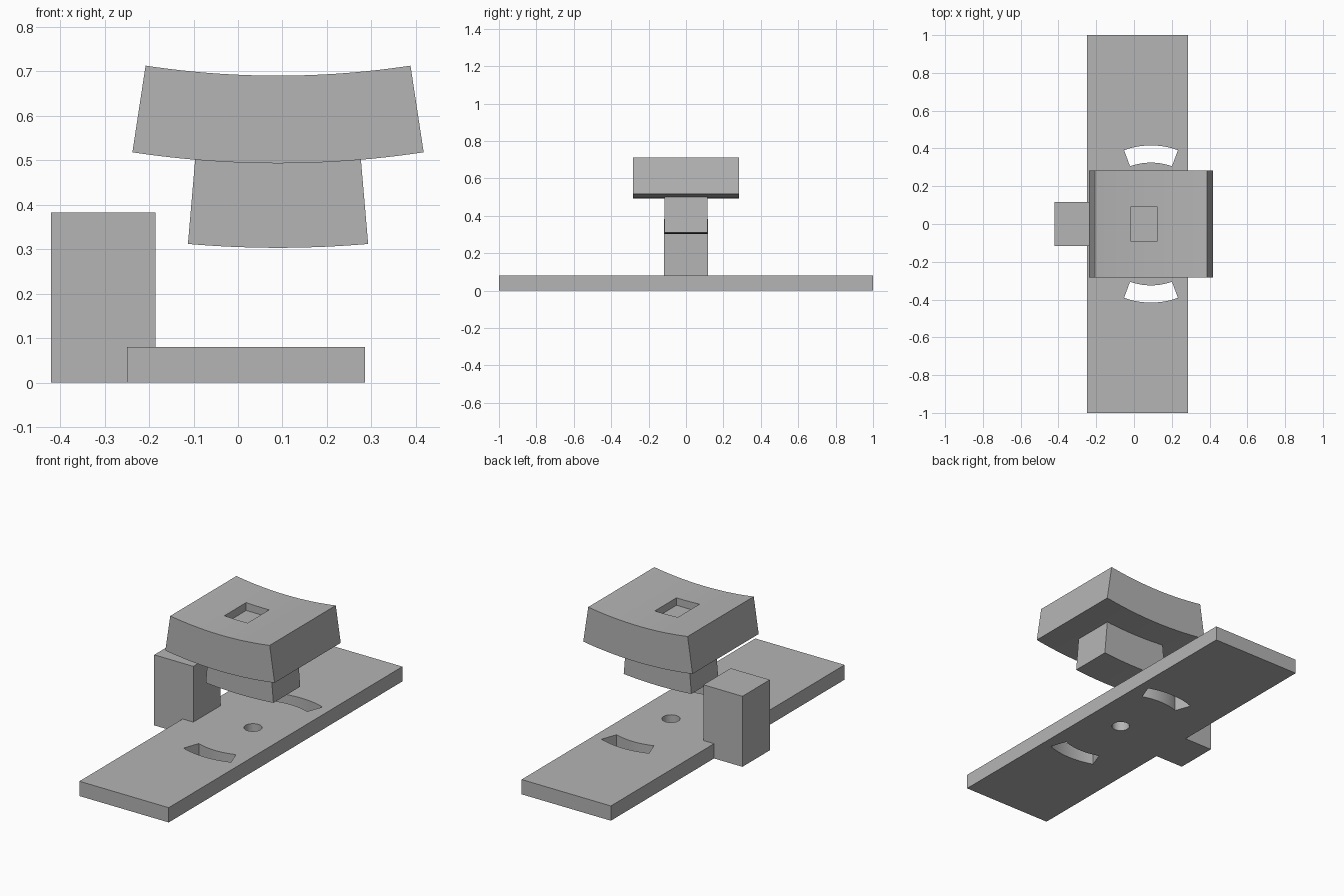
import bpy, bmesh
from math import sin, cos, radians, pi
from mathutils import Vector

cube = bpy.data.objects.get("Cube")
if cube:
    bpy.data.objects.remove(cube, do_unlink=True)

AXIS_X = 0.09      # shared centre line of head, hole and slots
ARC_Z = 2.67       # height of the centre of the head curvature

grey = bpy.data.materials.new("plain grey")
grey.use_nodes = True
grey.diffuse_color = (0.46, 0.46, 0.46, 1)
grey.node_tree.nodes["Principled BSDF"].inputs["Base Color"].default_value = grey.diffuse_color


def prism(name, outline, offset):
    """Extrude a closed 3D outline along an offset vector."""
    bm = bmesh.new()
    face = bm.faces.new([bm.verts.new(p) for p in outline])
    extruded = bmesh.ops.extrude_face_region(bm, geom=[face])["geom"]
    bmesh.ops.translate(bm, vec=Vector(offset),
                        verts=[g for g in extruded if isinstance(g, bmesh.types.BMVert)])
    bmesh.ops.recalc_face_normals(bm, faces=bm.faces)
    mesh = bpy.data.meshes.new(name)
    bm.to_mesh(mesh)
    bm.free()
    mesh.materials.append(grey)
    obj = bpy.data.objects.new(name, mesh)
    bpy.context.collection.objects.link(obj)
    return obj


def box(name, x0, x1, half_y, z0, z1):
    outline = [(x0, -half_y, z0), (x1, -half_y, z0), (x1, half_y, z0), (x0, half_y, z0)]
    return prism(name, outline, (0, 0, z1 - z0))


def sector(inner, outer, half_angle, steps=24):
    """Ring sector as (sideways, outward) pairs."""
    angles = [radians(half_angle) * (2 * i / steps - 1) for i in range(steps + 1)]
    return ([(inner * sin(a), inner * cos(a)) for a in angles]
            + [(outer * sin(a), outer * cos(a)) for a in reversed(angles)])


def curved_block(name, inner, outer, half_angle, half_y):
    outline = [(AXIS_X + s, -half_y, ARC_Z - r) for s, r in sector(inner, outer, half_angle)]
    return prism(name, outline, (0, 2 * half_y, 0))


def cut(obj, cutter):
    mod = obj.modifiers.new("cut", "BOOLEAN")
    mod.operation = "DIFFERENCE"
    mod.solver = "EXACT"
    mod.object = cutter
    bpy.context.view_layer.objects.active = obj
    bpy.ops.object.modifier_apply(modifier=mod.name)
    bpy.data.objects.remove(cutter, do_unlink=True)


# Base plate with a round hole and two curved slots
base = box("base_plate", -0.25, 0.285, 1.0, 0, 0.08)
circle = [(AXIS_X + 0.045 * cos(2 * pi * i / 32), 0.045 * sin(2 * pi * i / 32), -0.1)
          for i in range(32)]
cut(base, prism("hole_cutter", circle, (0, 0, 0.3)))
for side in (-1, 1):
    slot = [(AXIS_X + s, side * r, -0.1) for s, r in sector(0.325, 0.416, 20)]
    cut(base, prism("slot_cutter", slot, (0, 0, 0.3)))

# Upright block on the right edge of the plate
block = box("side_block", -0.42, -0.186, 0.117, 0, 0.382)

# Curved head with a shallow square pocket
head = curved_block("curved_head", 1.98, 2.177, 8.65, 0.283)
cut(head, box("pocket_cutter", -0.016, 0.122, 0.093, 0.65, 0.8))

# Narrow curved stem below the head
stem = curved_block("curved_stem", 2.172, 2.367, 4.91, 0.115)

# Smooth the curved walls and keep the edges sharp
bpy.ops.object.select_all(action="DESELECT")
for obj in (base, block, head, stem):
    obj.select_set(True)
bpy.context.view_layer.objects.active = base
bpy.ops.object.shade_smooth_by_angle(angle=radians(30))
